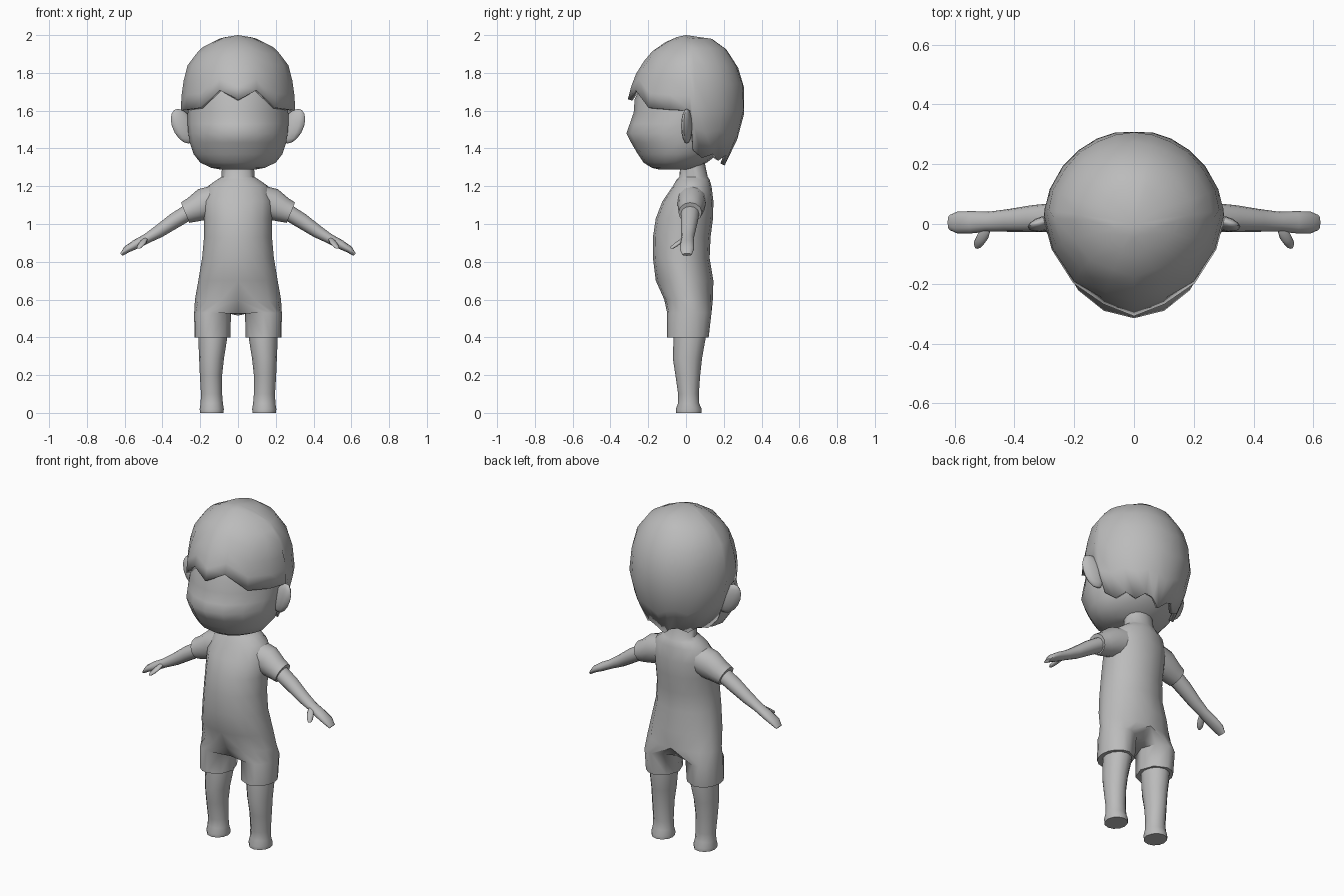
import bpy
import bmesh
from math import sin, cos, radians
from mathutils import Vector

if "Cube" in bpy.data.objects:
    bpy.data.objects.remove(bpy.data.objects["Cube"])

clay = bpy.data.materials.new("clay_grey")
clay.use_nodes = True
clay.diffuse_color = (0.5, 0.5, 0.5, 1)
clay.node_tree.nodes["Principled BSDF"].inputs["Base Color"].default_value = (0.5, 0.5, 0.5, 1)

HALF = [-90 + 22.5 * i for i in range(9)]
FULL = [30 * i for i in range(12)]


def flat_ring(z, y0, y1, rx, cx=0, angles=FULL, power=1):
    """Horizontal ring; power above 1 draws the front towards a point."""
    cy, ry = (y0 + y1) / 2, (y1 - y0) / 2
    pts = []
    for a in angles:
        c, s = cos(radians(a)), sin(radians(a))
        if abs(c) < 1e-6:
            c = 0
        y = -abs(s) ** power if s < 0 else s
        pts.append(Vector((cx + rx * c, cy + ry * y, z)))
    return pts


def limb_ring(x, y, z, thick, depth, lean):
    """Ring across a limb whose cross axis leans from vertical."""
    up = Vector((sin(radians(lean)), 0, cos(radians(lean))))
    side = Vector((0, 1, 0))
    return [Vector((x, y, z)) + up * thick * cos(radians(a)) + side * depth * sin(radians(a))
            for a in FULL]


def skin_rings(bm, rings, closed=True):
    """Join rows of vertices with quads."""
    for a, b in zip(rings, rings[1:]):
        n = len(a)
        for i in range(n if closed else n - 1):
            j = (i + 1) % n
            bm.faces.new((a[i], a[j], b[j], b[i]))


def add_verts(bm, rings):
    return [[bm.verts.new(p) for p in ring] for ring in rings]


def finish(name, bm, mirror=True, shell=0, angle=50):
    bmesh.ops.remove_doubles(bm, verts=bm.verts, dist=0.0005)
    bmesh.ops.recalc_face_normals(bm, faces=bm.faces)
    mesh = bpy.data.meshes.new(name)
    bm.to_mesh(mesh)
    bm.free()
    mesh.materials.append(clay)
    obj = bpy.data.objects.new(name, mesh)
    bpy.context.collection.objects.link(obj)
    if mirror:
        mod = obj.modifiers.new("mirror", "MIRROR")
        mod.use_clip = True
    if shell:
        mod = obj.modifiers.new("shell", "SOLIDIFY")
        mod.thickness, mod.offset = shell, -1
    bpy.ops.object.select_all(action="DESELECT")
    bpy.context.view_layer.objects.active = obj
    obj.select_set(True)
    bpy.ops.object.shade_smooth_by_angle(angle=radians(angle))
    return obj


def tube(name, rings, mirror=True):
    bm = bmesh.new()
    rows = add_verts(bm, rings)
    skin_rings(bm, rows)
    bm.faces.new(rows[0])
    bm.faces.new(rows[-1])
    return finish(name, bm, mirror)


# Body suit: half a torso that branches into one short leg, then mirrored
torso = [(1.32, -.03, .1, .085), (1.25, -.035, .115, .087), (1.235, -.05, .125, .11),
         (1.2, -.07, .135, .16), (1.12, -.125, .145, .185), (1.03, -.16, .143, .18),
         (.93, -.175, .13, .18), (.82, -.175, .125, .19), (.7, -.16, .145, .21),
         (.6, -.115, .142, .228)]
bm = bmesh.new()
rows = add_verts(bm, [flat_ring(*r, angles=HALF) for r in torso])
skin_rings(bm, rows, closed=False)
crotch = [bm.verts.new((0, y, z)) for y, z in ((.09, .535), (.01, .515), (-.07, .525))]
leg_angles = HALF + [135, 180, 225]
short = add_verts(bm, [flat_ring(z, -.1, y1, rx, .135, leg_angles)
                       for z, y1, rx in ((.53, .135, .097), (.4, .12, .096))])
skin_rings(bm, [rows[-1] + crotch] + short)
bm.faces.new(short[-1])
finish("body_suit", bm)

# Sleeves, arms and thumbs
tube("sleeves", [limb_ring(*r) for r in (
    (.08, .03, 1.13, .085, .08, 10), (.18, .03, 1.105, .085, .075, 22),
    (.24, .025, 1.075, .067, .066, 24), (.28, .022, 1.06, .058, .062, 22))])
tube("arms", [limb_ring(*r) for r in (
    (.25, .022, 1.07, .043, .05, 28), (.34, .018, 1.015, .041, .045, 30),
    (.42, .012, .96, .034, .038, 32), (.485, .008, .922, .026, .033, 32),
    (.54, .006, .893, .025, .037, 32), (.59, .005, .865, .019, .037, 38),
    (.617, .005, .838, .009, .025, 45))])
thumb = [flat_ring(z, y - r, y + r, r, x) for x, y, z, r in (
    (.49, -.01, .925, .014), (.505, -.04, .9, .019),
    (.52, -.065, .88, .016), (.525, -.075, .87, .008))]
tube("thumbs", thumb)

# Bare lower legs
tube("legs", [flat_ring(*r) for r in (
    (.45, -.065, .1, .075, .133), (.39, -.066, .103, .076, .134),
    (.29, -.07, .085, .066, .14), (.2, -.056, .075, .059, .143),
    (.1, -.042, .068, .056, .14), (.05, -.042, .07, .059, .139),
    (.02, -.054, .083, .064, .139), (0, -.052, .082, .062, .139))])

# Head with a softly pointed face
head = [(1.288, -.14, .03, .09), (1.297, -.18, .06, .14), (1.325, -.225, .11, .2),
        (1.37, -.255, .17, .235), (1.43, -.29, .21, .255), (1.48, -.315, .23, .263),
        (1.53, -.298, .25, .267), (1.59, -.277, .26, .266), (1.66, -.272, .26, .26),
        (1.78, -.21, .24, .23), (1.88, -.12, .15, .15)]
bm = bmesh.new()
rows = add_verts(bm, [flat_ring(*r, angles=HALF, power=1.2) for r in head])
skin_rings(bm, rows, closed=False)
for end in (rows[0], rows[-1]):
    bm.faces.new(end)
middle = [f for f in bm.faces if all(abs(v.co.x) < 1e-5 for v in f.verts)]
bmesh.ops.delete(bm, geom=middle, context="FACES")
finish("head", bm)

# Ears: flattened balls leaning outwards at the top
bm = bmesh.new()
bmesh.ops.create_uvsphere(bm, u_segments=12, v_segments=8, radius=1)
for v in bm.verts:
    x, y, z = v.co.x * .06, v.co.y * .026, v.co.z * .092
    v.co = (.29 + x + z * .3, .004 + y - x * .25, 1.518 + z)
finish("ears", bm)

# Hair cap: columns from brow to nape, each ending at its own hem height
PROFILE = [(2, 0, 0, 0), (1.985, .07, .13, .09), (1.93, .165, .21, .2), (1.83, .25, .275, .275),
           (1.74, .287, .305, .292), (1.66, .308, .315, .302), (1.6, .31, .312, .304),
           (1.45, .3, .272, .265), (1.3, .28, .2, .2)]
HEM = [(0, 1.66), (20, 1.71), (42, 1.615), (65, 1.605), (94, 1.6), (99, 1.39), (112, 1.35),
       (128, 1.37), (142, 1.335), (156, 1.365), (168, 1.35), (180, 1.31)]


def hair_point(angle, z):
    for (z1, *p), (z0, *q) in zip(PROFILE, PROFILE[1:]):
        if z >= z0:
            t = (z1 - z) / (z1 - z0)
            front, back, rx = [u + (w - u) * t for u, w in zip(p, q)]
            break
    c, s = cos(radians(angle)), sin(radians(angle))
    y = -front * c ** 1.5 if c > 0 else -back * c
    return Vector((0 if angle in (0, 180) else rx * s, y, z))


bm = bmesh.new()
rows = add_verts(bm, [[hair_point(a, 2 - (2 - hem) * f) for a, hem in HEM]
                      for f in (0, .03, .11, .25, .4, .6, .8, 1)])
skin_rings(bm, rows, closed=False)
finish("hair", bm, shell=.025)
